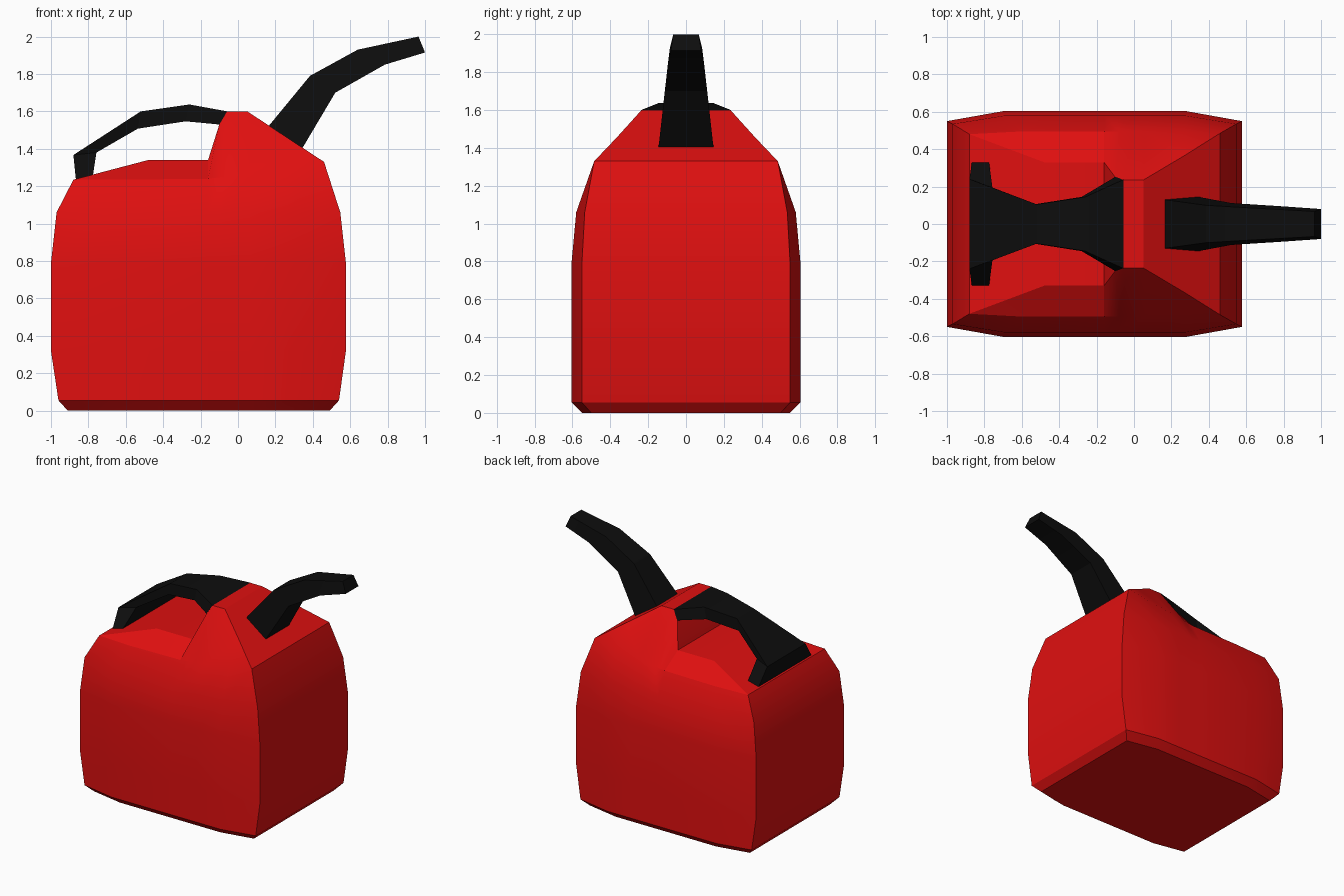
import bpy, bmesh, math

if "Cube" in bpy.data.objects:
    bpy.data.objects.remove(bpy.data.objects["Cube"])


def material(name, rgb):
    m = bpy.data.materials.new(name)
    m.diffuse_color = (*rgb, 1)
    m.use_nodes = True
    m.node_tree.nodes["Principled BSDF"].inputs["Base Color"].default_value = m.diffuse_color
    return m


RED = material("bright_red", (0.74, 0.005, 0.005))
BLACK = material("near_black", (0.004, 0.004, 0.004))


def finish(name, bm, mat, angle):
    bmesh.ops.remove_doubles(bm, verts=bm.verts, dist=0.0005)
    bmesh.ops.recalc_face_normals(bm, faces=bm.faces)
    me = bpy.data.meshes.new(name)
    bm.to_mesh(me)
    bm.free()
    me.materials.append(mat)
    ob = bpy.data.objects.new(name, me)
    bpy.context.collection.objects.link(ob)
    bpy.ops.object.select_all(action='DESELECT')
    bpy.context.view_layer.objects.active = ob
    ob.select_set(True)
    bpy.ops.object.shade_smooth_by_angle(angle=math.radians(angle))
    return ob


def face(bm, verts):
    # skip repeated corners so quads can collapse to triangles
    vs = list(dict.fromkeys(verts))
    if len(vs) > 2:
        bm.faces.new(vs)


# --- can body: horizontal rows, each with columns running from left to right ---
INNER = [-0.69, -0.16, -0.09, -0.05, 0.06, 0.27]


def row(z, xl, xr, y_end, y_mid, inset=0.0):
    mids = [(x, y_mid, z) for x in INNER]
    mids[0] = (INNER[0] + inset, y_mid, z)
    mids[-1] = (INNER[-1] - inset, y_mid, z)
    return [(xl, y_end, z)] + mids + [(xr, y_end, z)]


left, right = (-0.88, 0.48, 1.235), (0.46, 0.485, 1.33)
rows = [
    row(0.0, -0.91, 0.49, 0.50, 0.55, 0.04),
    row(0.055, -0.96, 0.54, 0.55, 0.605),
    row(0.32, -1.0, 0.577, 0.55, 0.605),
    row(0.79, -1.0, 0.577, 0.55, 0.605),
    row(1.06, -0.97, 0.547, 0.535, 0.58),
    # shoulder crease
    [left, (-0.60, 0.495, 1.235), (-0.16, 0.495, 1.24), (-0.08, 0.495, 1.25),
     (0.0, 0.495, 1.26), (0.06, 0.495, 1.27), (0.27, 0.49, 1.30), right],
    # rim of the top, with the step up to the hump
    [left, (-0.48, 0.33, 1.34), (-0.16, 0.33, 1.34), (-0.10, 0.25, 1.53),
     (-0.06, 0.235, 1.60), (0.05, 0.235, 1.60), (0.27, 0.366, 1.455), right],
]
bm = bmesh.new()
sides = []
for s in (-1, 1):
    grid = [[bm.verts.new((x, s * y, z)) for x, y, z in r] for r in rows]
    grid[-1][0], grid[-1][-1] = grid[-2][0], grid[-2][-1]
    for a, b in zip(grid, grid[1:]):
        for i in range(len(a) - 1):
            face(bm, [a[i], a[i + 1], b[i + 1], b[i]])
    sides.append(grid)
A, B = sides
for end in (0, -1):                       # end walls
    for j in range(len(rows) - 2):
        face(bm, [A[j][end], B[j][end], B[j + 1][end], A[j + 1][end]])
for j in (0, -1):                         # underside and top
    for i in range(len(rows[0]) - 1):
        face(bm, [A[j][i], A[j][i + 1], B[j][i + 1], B[j][i]])
bmesh.ops.delete(bm, geom=[v for v in bm.verts if not v.link_faces], context='VERTS')
finish("can_body", bm, RED, 30)


# --- four-sided bars: (upper x, z, half width), (lower x, z, half width) ---
def bar(name, sections):
    bm = bmesh.new()
    rings = []
    for (ux, uz, uw), (lx, lz, lw) in sections:
        rings.append([bm.verts.new(p) for p in
                      ((ux, -uw, uz), (ux, uw, uz), (lx, lw, lz), (lx, -lw, lz))])
    for a, b in zip(rings, rings[1:]):
        for i in range(4):
            k = (i + 1) % 4
            face(bm, [a[i], a[k], b[k], b[i]])
    face(bm, rings[0])
    face(bm, rings[-1])
    return finish(name, bm, BLACK, 20)


# carrying handle, flaring at both ends
bar("handle", [
    ((-0.057, 1.60, 0.237), (-0.10, 1.53, 0.252)),
    ((-0.26, 1.637, 0.145), (-0.28, 1.547, 0.145)),
    ((-0.52, 1.60, 0.105), (-0.535, 1.508, 0.105)),
    ((-0.88, 1.367, 0.24), (-0.757, 1.38, 0.195)),
    ((-0.867, 1.238, 0.33), (-0.775, 1.262, 0.33)),
])

# bent pouring spout
bar("spout", [
    ((0.165, 1.523, 0.13), (0.345, 1.405, 0.145)),
    ((0.385, 1.79, 0.10), (0.52, 1.70, 0.112)),
    ((0.64, 1.93, 0.085), (0.785, 1.85, 0.095)),
    ((0.965, 2.0, 0.067), (1.0, 1.915, 0.08)),
])
